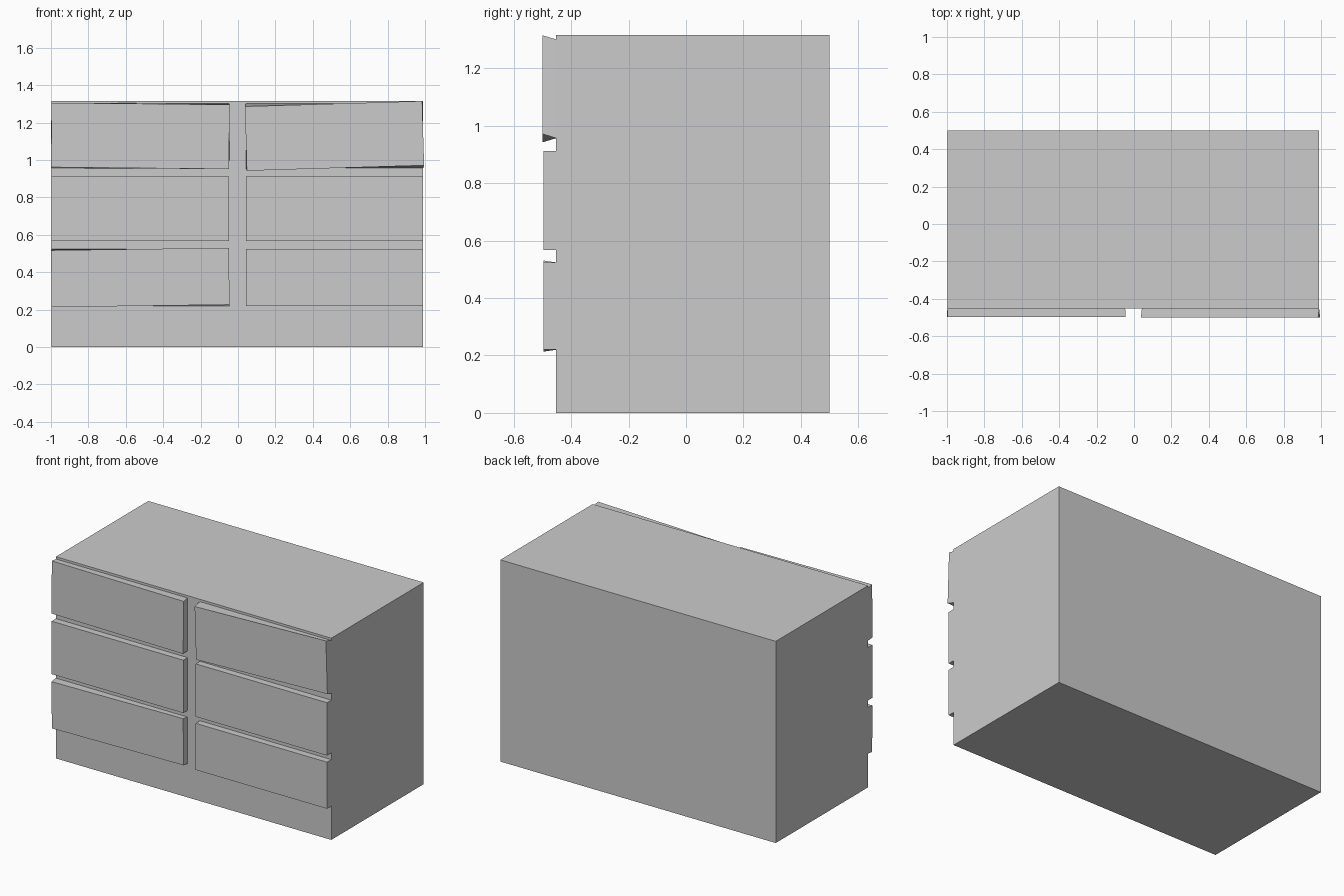
import bpy, bmesh, math
from mathutils import Matrix, Vector

if "Cube" in bpy.data.objects:
    bpy.data.objects.remove(bpy.data.objects["Cube"])


def make_block(name, x0, x1, y0, y1, z0, z1, tilt=0.0):
    """Box whose front face (y0) is twisted by tilt degrees; positive lifts the right end."""
    bm = bmesh.new()
    bmesh.ops.create_cube(bm, size=1.0)
    centre = Vector(((x0 + x1) / 2, (y0 + y1) / 2, (z0 + z1) / 2))
    bmesh.ops.scale(bm, vec=(x1 - x0, y1 - y0, z1 - z0), verts=bm.verts)
    front = [v for v in bm.verts if v.co.y < 0]
    bmesh.ops.rotate(bm, verts=front, cent=(0, 0, 0),
                     matrix=Matrix.Rotation(math.radians(-tilt), 3, 'Y'))
    bmesh.ops.translate(bm, vec=centre, verts=bm.verts)
    mesh = bpy.data.meshes.new(name)
    bm.to_mesh(mesh)
    bm.free()
    obj = bpy.data.objects.new(name, mesh)
    bpy.context.collection.objects.link(obj)
    return obj


# Solid cabinet body
FACE_Y = -0.452
make_block("cabinet_body", -0.998, 0.99, FACE_Y, 0.5, 0.0, 1.316)

# Drawer fronts: rows (name, bottom, top, left twist, right twist)
rows = [
    ("bottom", 0.22, 0.524, 0.8, 0.0),
    ("middle", 0.567, 0.912, 0.0, 0.0),
    ("top", 0.957, 1.301, -0.6, 1.75),
]
for row, z0, z1, left_tilt, right_tilt in rows:
    for side, x0, x1, tilt in (("left", -0.998, -0.047, left_tilt),
                               ("right", 0.042, 0.99, right_tilt)):
        front_y = -0.5 if tilt > 1 else -0.496
        make_block(f"drawer_front_{row}_{side}", x0, x1, front_y, FACE_Y, z0, z1, tilt)
